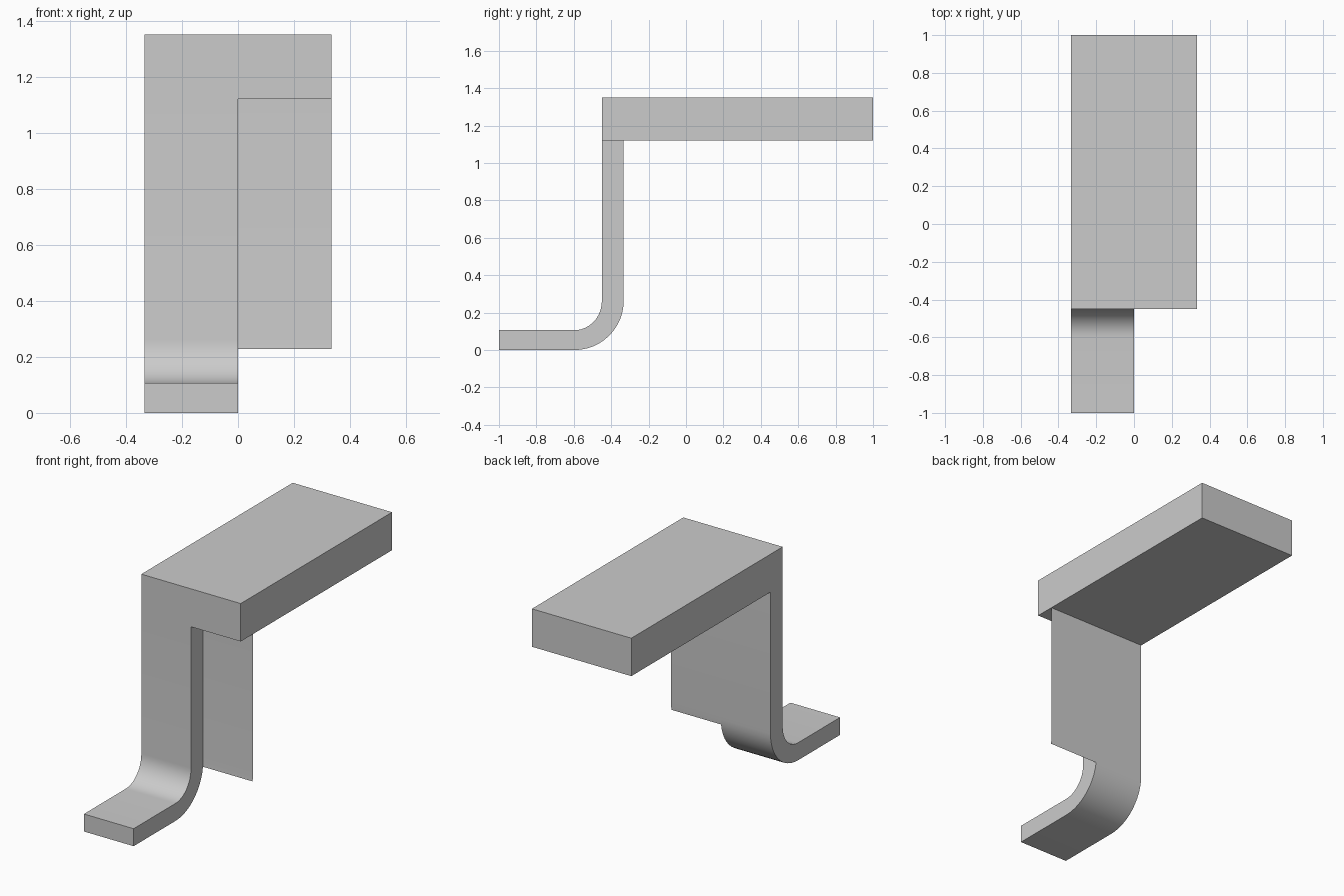
import bpy, bmesh
from math import sin, cos, pi

if "Cube" in bpy.data.objects:
    bpy.data.objects.remove(bpy.data.objects["Cube"])

W = 1 / 3                       # half width
FRONT, BACK = -0.45, -1 / 3     # faces of the upright
LOW, TOP = 1.12, 1.35           # slab heights
CY, CZ, STEPS = -0.598, 0.262, 12


def finish(bm, name):
    bmesh.ops.remove_doubles(bm, verts=bm.verts, dist=1e-5)
    bmesh.ops.recalc_face_normals(bm, faces=bm.faces)
    mesh = bpy.data.meshes.new(name)
    bm.to_mesh(mesh)
    bm.free()
    ob = bpy.data.objects.new(name, mesh)
    bpy.context.collection.objects.link(ob)
    bpy.ops.object.select_all(action='DESELECT')
    ob.select_set(True)
    bpy.context.view_layer.objects.active = ob
    bpy.ops.object.shade_smooth_by_angle(angle=0.52)
    return ob


def bend(ry, rz):
    """Quarter turn from upright to floor, as (y, z) points."""
    angles = [pi / 2 * i / STEPS for i in range(STEPS + 1)]
    return [(CY + ry * cos(a), CZ - rz * sin(a)) for a in angles]


# Bracket: slab, upright and foot as one closed body
bm = bmesh.new()


def face(points):
    return bm.faces.new([bm.verts.new(p) for p in points])


# slab sides and ends, with the leg's corner left open underneath
slab = [(FRONT, LOW), (BACK, LOW), (1, LOW), (1, TOP), (FRONT, TOP)]
for i, (a, b) in enumerate(zip(slab, slab[1:] + slab[:1])):
    for x0, x1 in ((-W, 0), (0, W)):
        if i == 0 and x0 < 0:
            continue
        face([(x0, *a), (x1, *a), (x1, *b), (x0, *b)])
for x in (-W, W):
    face([(x, *p) for p in slab])

# leg swept down, round the bend and out to the toe
outer = [(BACK, LOW)] + bend(BACK - CY, CZ) + [(-1, 0)]
inner = [(FRONT, LOW)] + bend(FRONT - CY, CZ - 0.106) + [(-1, 0.106)]
rings = [[(-W, *p), (-W, *q), (0, *q), (0, *p)] for p, q in zip(outer, inner)]
for r, s in zip(rings, rings[1:]):
    for k in range(4):
        n = (k + 1) % 4
        face([r[k], r[n], s[n], s[k]])
face(rings[-1])
finish(bm, "bracket")

# Thin hanging plate: continues the back skin beside the leg
bm = bmesh.new()
for a, b in zip(outer[:2], outer[1:3]):
    face([(0, *a), (W, *a), (W, *b), (0, *b)])
finish(bm, "hanging_plate")
